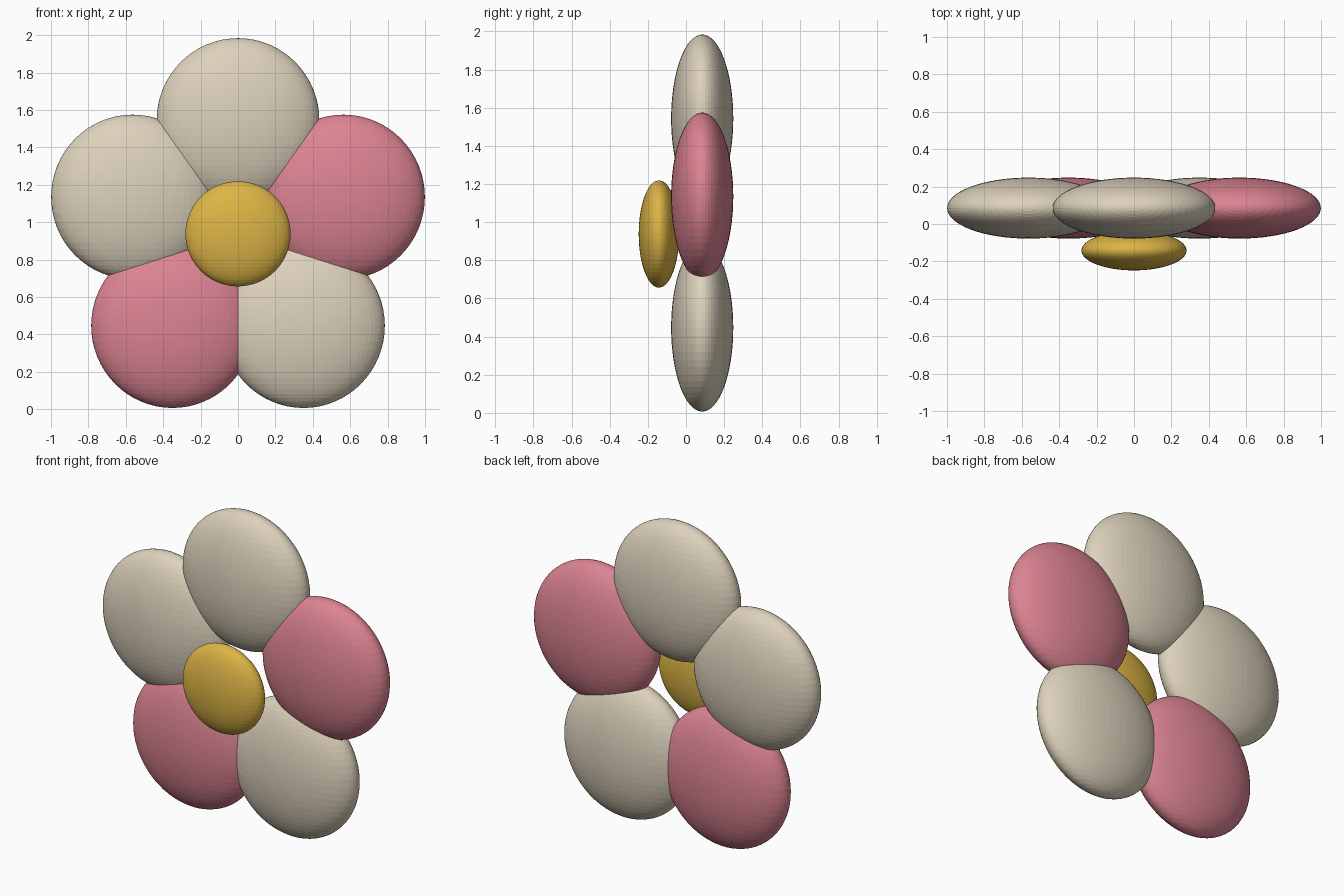
import bpy

cube = bpy.data.objects.get("Cube")
if cube:
    bpy.data.objects.remove(cube, do_unlink=True)


def make_material(name, rgb):
    mat = bpy.data.materials.new(name)
    mat.use_nodes = True
    color = (*rgb, 1.0)
    mat.diffuse_color = color
    mat.node_tree.nodes["Principled BSDF"].inputs["Base Color"].default_value = color
    return mat


cream = make_material("cream", (0.72, 0.64, 0.50))
pink = make_material("pink", (0.72, 0.23, 0.29))
gold = make_material("gold", (0.72, 0.46, 0.06))


def ellipsoid(name, center, radii, mat):
    """Flat-shaded ball squashed to the given radii."""
    bpy.ops.mesh.primitive_uv_sphere_add(segments=64, ring_count=32, location=center)
    obj = bpy.context.object
    obj.name = name
    obj.scale = radii
    bpy.ops.object.transform_apply(location=False, rotation=False, scale=True)
    obj.data.materials.append(mat)
    return obj


# Five overlapping petals around the middle
PETAL_Y = 0.085
PETAL_RADII = (0.435, 0.163, 0.44)
petals = [
    ("top_petal", 0.0, 1.544, cream),
    ("upper_left_petal", 0.564, 1.135, pink),
    ("upper_right_petal", -0.564, 1.135, cream),
    ("lower_left_petal", 0.35, 0.447, cream),
    ("lower_right_petal", -0.35, 0.447, pink),
]
for name, x, z, mat in petals:
    ellipsoid(name, (x, PETAL_Y, z), PETAL_RADII, mat)

# Flower centre, sitting in front of the petals
ellipsoid("flower_center", (0, -0.142, 0.938), (0.281, 0.106, 0.281), gold)
